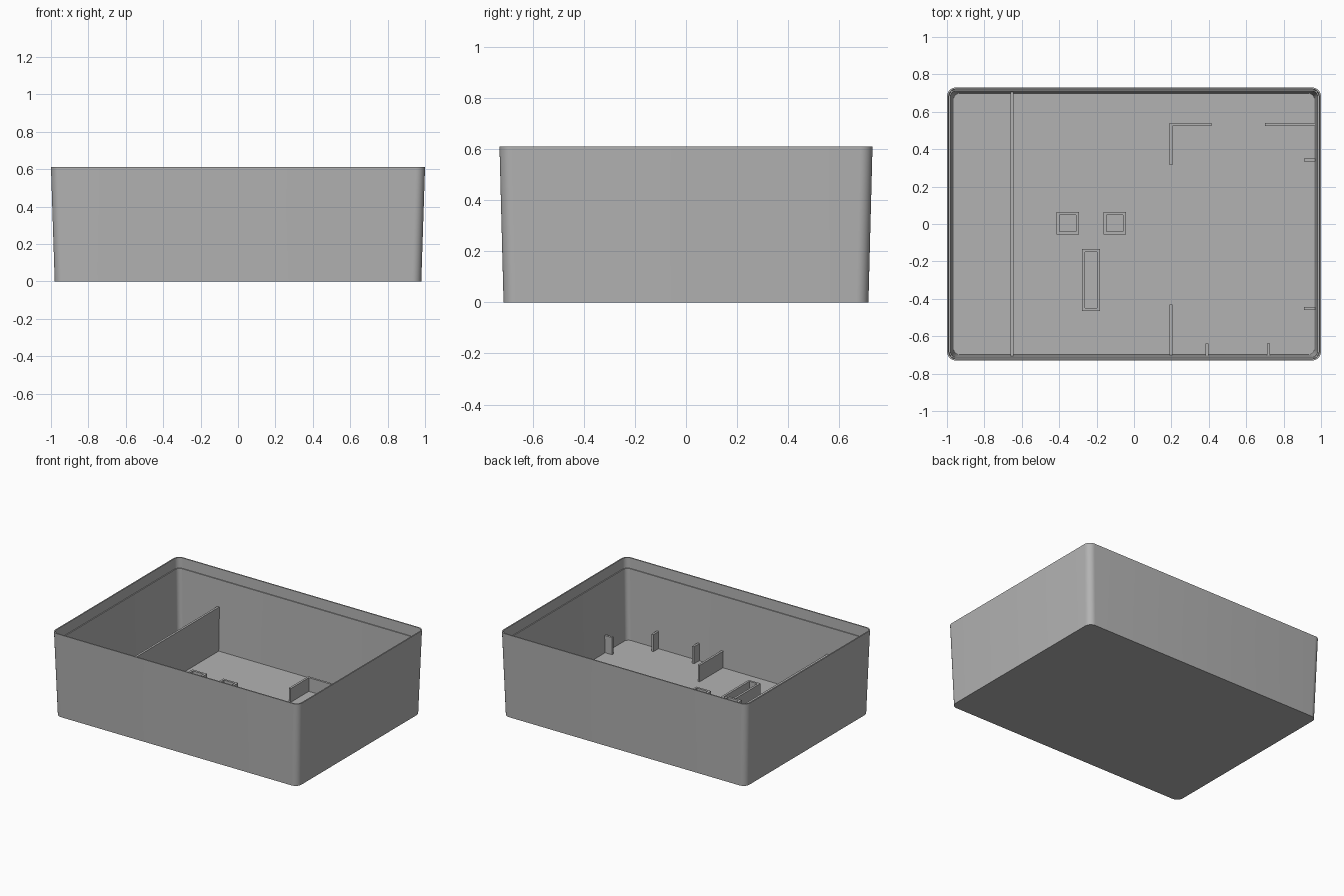
import bpy
import bmesh
from math import cos, sin, pi, radians

cube = bpy.data.objects.get("Cube")
if cube:
    bpy.data.objects.remove(cube, do_unlink=True)

grey = bpy.data.materials.new("plain grey plastic")
grey.use_nodes = True
colour = (0.45, 0.45, 0.45, 1)
grey.diffuse_color = colour
grey.node_tree.nodes["Principled BSDF"].inputs["Base Color"].default_value = colour


def finish(name, bm):
    """Turn a bmesh into a named, coloured object with sharp edges kept."""
    bmesh.ops.recalc_face_normals(bm, faces=bm.faces)
    mesh = bpy.data.meshes.new(name)
    bm.to_mesh(mesh)
    bm.free()
    mesh.materials.append(grey)
    mesh.shade_smooth()
    mesh.set_sharp_from_angle(angle=radians(30))
    obj = bpy.data.objects.new(name, mesh)
    bpy.context.collection.objects.link(obj)
    return obj


def rectangle(bm, hx, hy, z, radius=0, cx=0, cy=0, steps=8):
    """One ring of vertices round a rectangle, with rounded corners if asked."""
    ring = []
    for i, (sx, sy) in enumerate([(1, 1), (-1, 1), (-1, -1), (1, -1)]):
        for k in range(steps + 1 if radius else 1):
            a = (i + k / steps) * pi / 2
            ring.append(bm.verts.new((cx + sx * (hx - radius) + radius * cos(a),
                                      cy + sy * (hy - radius) + radius * sin(a), z))
                        if radius else bm.verts.new((cx + sx * hx, cy + sy * hy, z)))
    return ring


def bridge(bm, a, b):
    for i in range(len(a)):
        j = (i + 1) % len(a)
        bm.faces.new((a[i], a[j], b[j], b[i]))


HEIGHT, FLOOR, LEDGE = 0.61, 0.02, 0.535


def outer_ring(bm, z, inset):
    """Ring on the leaning outer wall at height z, moved inward by inset."""
    lean = z / HEIGHT
    return rectangle(bm, 0.98 + 0.02 * lean - inset, 0.714 + 0.016 * lean - inset,
                     z, 0.048 - inset)


# Tapered tray: outside, thin rim, ledge, inner wall, floor
bm = bmesh.new()
rings = [outer_ring(bm, z, inset) for z, inset in
         [(0, 0), (HEIGHT, 0), (HEIGHT, 0.009), (LEDGE, 0.009), (LEDGE, 0.016), (FLOOR, 0.016)]]
for lower, upper in zip(rings, rings[1:]):
    bridge(bm, lower, upper)
bm.faces.new(rings[0])
bm.faces.new(rings[-1])
finish("tray_shell", bm)


def rib(name, x0, x1, y0, y1, top):
    """Upright plate standing on the tray floor."""
    bm = bmesh.new()
    box = [rectangle(bm, (x1 - x0) / 2, (y1 - y0) / 2, z, 0, (x0 + x1) / 2, (y0 + y1) / 2)
           for z in (FLOOR - 0.005, top)]
    bridge(bm, *box)
    for ring in box:
        bm.faces.new(ring)
    finish(name, bm)


def frame(name, cx, cy, hx, hy, top, wall=0.016):
    """Hollow rectangular socket standing on the tray floor."""
    bm = bmesh.new()
    loops = [rectangle(bm, hx - w, hy - w, z, 0, cx, cy)
             for w, z in [(0, FLOOR - 0.005), (0, top), (wall, top), (wall, FLOOR - 0.005)]]
    for a, b in zip(loops, loops[1:] + loops[:1]):
        bridge(bm, a, b)
    finish(name, bm)


# Plates run slightly into the walls so no gap is left
T, SIDE, END = 0.016, 0.972, 0.708
rib("long_divider", -0.661, -0.645, -END, END, 0.34)
rib("front_partition", 0.19, 0.19 + T, -END, -0.43, 0.14)
rib("corner_bracket_side", 0.19, 0.19 + T, 0.315, 0.54, 0.12)
rib("corner_bracket_back", 0.19 + T, 0.415, 0.54 - T, 0.54, 0.12)
rib("back_partition", 0.70, SIDE, 0.54 - T, 0.54, 0.12)
for i, x in enumerate((0.39, 0.72)):
    rib(f"front_wall_rib_{i + 1}", x - T / 2, x + T / 2, -END, -0.64, 0.145)
for i, y in enumerate((-0.452, 0.342)):
    rib(f"side_wall_rib_{i + 1}", 0.908, SIDE, y - T / 2, y + T / 2, 0.145)

# Sockets on the floor
for i, x in enumerate((-0.354, -0.104)):
    frame(f"square_socket_{i + 1}", x, 0.004, 0.06, 0.06, 0.19)
frame("long_socket", -0.23, -0.3, 0.048, 0.165, 0.12)
